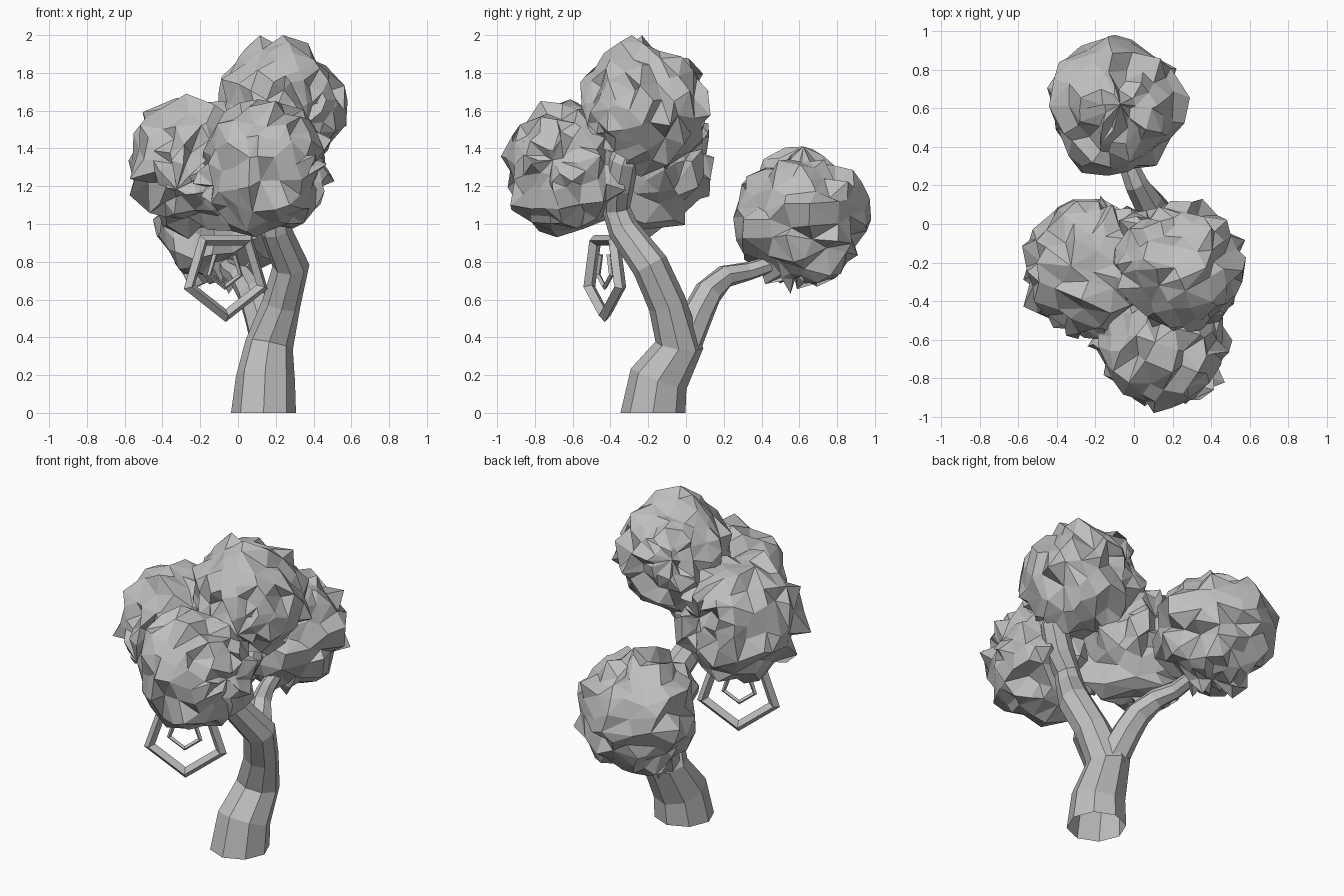
import bpy, bmesh, math, random
from mathutils import Vector

random.seed(5)
cube = bpy.data.objects.get("Cube")
if cube:
    bpy.data.objects.remove(cube)

# One plain grey for everything
grey = bpy.data.materials.new("plain_grey")
grey.use_nodes = True
colour = (0.52, 0.52, 0.52, 1)
grey.diffuse_color = colour
grey.node_tree.nodes["Principled BSDF"].inputs["Base Color"].default_value = colour


def finish(name, bm):
    bmesh.ops.recalc_face_normals(bm, faces=bm.faces)
    mesh = bpy.data.meshes.new(name)
    bm.to_mesh(mesh)
    bm.free()
    mesh.materials.append(grey)
    obj = bpy.data.objects.new(name, mesh)
    bpy.context.collection.objects.link(obj)
    return obj


def tube(name, path, radii, sides, ref, closed=False, open_base=False):
    """Faceted tube along a path; ref sets the direction of the first corner."""
    bm = bmesh.new()
    pts = [Vector(p) for p in path]
    n = len(pts)
    rings = []
    for i, p in enumerate(pts):
        before = pts[i - 1] if closed or i > 0 else p
        after = pts[(i + 1) % n] if closed or i < n - 1 else p
        t = (after - p).normalized() + (p - before).normalized()
        if open_base and i == 0:
            t = Vector((0, 0, 1))
        t.normalize()
        a = (ref - t * ref.dot(t)).normalized()
        b = t.cross(a)
        ring = []
        for k in range(sides):
            ang = math.tau * k / sides
            ring.append(bm.verts.new(p + radii[i] * (a * math.cos(ang) + b * math.sin(ang))))
        rings.append(ring)
    for i in range(n if closed else n - 1):
        low, high = rings[i], rings[(i + 1) % n]
        for k in range(sides):
            j = (k + 1) % sides
            bm.faces.new((low[k], low[j], high[j], high[k]))
    if not closed:
        bm.faces.new(rings[-1])
        if not open_base:
            bm.faces.new(rings[0])
    return finish(name, bm)


def foliage(name, low, high, pole):
    """Jagged ball fitted exactly between two opposite corners."""
    bm = bmesh.new()
    bmesh.ops.create_uvsphere(bm, u_segments=17, v_segments=12, radius=1)
    turn = Vector(pole).to_track_quat('Z', 'Y')
    for v in bm.verts:
        shift = Vector([random.uniform(-0.09, 0.09) for _ in range(3)])
        v.co = turn @ v.co * random.uniform(0.85, 1.06) + shift
    for axis in range(3):
        values = [v.co[axis] for v in bm.verts]
        start, span = min(values), max(values) - min(values)
        for v in bm.verts:
            v.co[axis] = low[axis] + (v.co[axis] - start) / span * (high[axis] - low[axis])
    # Split most of the bent quads into crisp facets
    bent = [f for f in bm.faces if len(f.verts) == 4 and random.random() < 0.75]
    bmesh.ops.triangulate(bm, faces=bent)
    return finish(name, bm)


# Trunk and back branch
side = Vector((1, 0, 0))
tube("trunk",
     [(0.135, -0.175, 0), (0.145, -0.145, 0.18), (0.165, -0.035, 0.36), (0.23, -0.1, 0.58),
      (0.28, -0.19, 0.78), (0.2, -0.33, 0.97), (0.19, -0.37, 1.08), (0.26, -0.36, 1.2),
      (0.32, -0.33, 1.33), (0.33, -0.29, 1.45)],
     [0.172, 0.157, 0.128, 0.102, 0.098, 0.083, 0.075, 0.085, 0.08, 0.05],
     8, side, open_base=True)
tube("back_branch",
     [(0.16, -0.01, 0.36), (0.11, 0.065, 0.53), (0.07, 0.12, 0.64), (0.01, 0.21, 0.725),
      (-0.04, 0.33, 0.75), (-0.08, 0.55, 0.82)],
     [0.095, 0.085, 0.078, 0.062, 0.05, 0.04], 7, side)

# Foliage balls
foliage("back_foliage", (-0.45, 0.25, 0.63), (0.29, 0.98, 1.41), (0.05, 0, 1))
foliage("front_foliage", (-0.24, -0.98, 0.93), (0.51, -0.28, 1.66), (1, -0.3, 0.1))
foliage("top_foliage", (-0.11, -0.56, 1.25), (0.58, 0.13, 2.0), (-0.4, 1, 0.2))
foliage("right_foliage", (-0.58, -0.6, 0.92), (0.17, 0.15, 1.69), (0.3, 1, 0.3))

# Hanging five-sided ring with a smaller open hook inside it
across = Vector((0.92, 0.39, 0)).normalized()
facing = across.cross(Vector((0, 0, 1)))


def pentagon(centre, radius):
    angles = [math.radians(126 + 72 * k) for k in range(5)]
    return [centre + radius * (across * math.cos(a) + Vector((0, 0, math.sin(a))))
            for a in angles]


tube("hanging_ring", pentagon(Vector((-0.065, -0.43, 0.735)), 0.22), [0.034] * 5, 4,
     facing, closed=True)
tube("inner_hook", pentagon(Vector((-0.07, -0.43, 0.76)), 0.095), [0.014] * 5, 4, facing)
